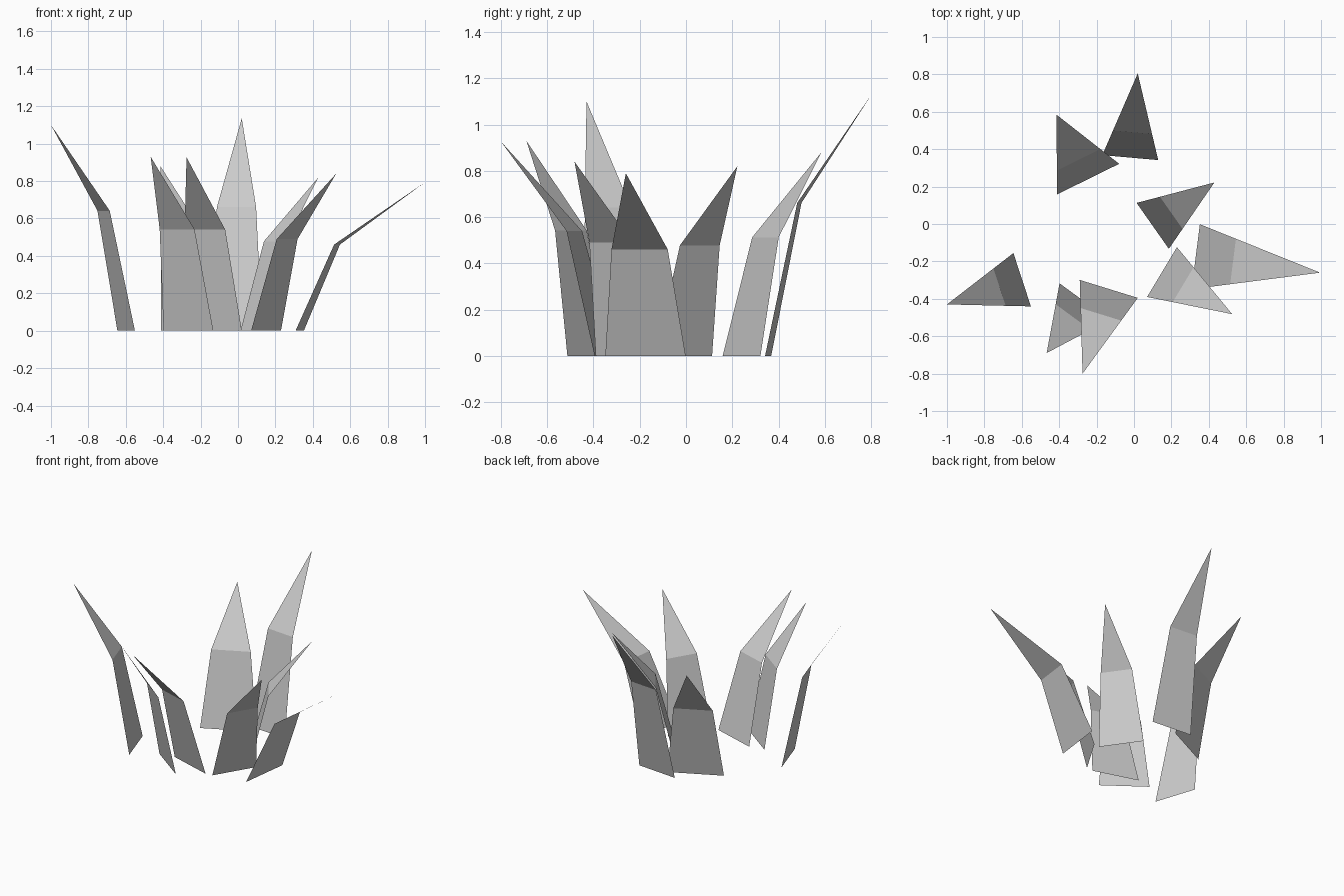
import bpy
from mathutils import Vector

if "Cube" in bpy.data.objects:
    bpy.data.objects.remove(bpy.data.objects["Cube"])

MID_HEIGHT, MID_LEAN, MID_WIDTH = 0.583, 0.30, 0.70


def blade(name, root, tip, width):
    """Thin bent blade: a tapering lower quad and a pointed upper triangle."""
    root, tip = Vector((*root, 0)), Vector(tip)
    lean = Vector((tip.x - root.x, tip.y - root.y, 0))
    side = Vector((-lean.y, lean.x, 0)).normalized() * width / 2
    mid = root + lean * MID_LEAN + Vector((0, 0, tip.z * MID_HEIGHT))
    verts = [root + side, root - side,
             mid - side * MID_WIDTH, mid + side * MID_WIDTH, tip]
    mesh = bpy.data.meshes.new(name)
    mesh.from_pydata(verts, [], [(0, 1, 2, 3), (3, 2, 4)])
    obj = bpy.data.objects.new(name, mesh)
    bpy.context.collection.objects.link(obj)


# Grass tuft: root centre, tip, root width
blades = [
    ((-0.02, 0.355), (0.02, 0.805, 1.135), 0.30),
    ((-0.245, 0.24), (-0.415, 0.585, 0.88), 0.37),
    ((0.10, -0.01), (0.43, 0.222, 0.82), 0.30),
    ((0.33, -0.175), (0.995, -0.26, 0.79), 0.35),
    ((0.15, -0.257), (0.525, -0.482, 0.84), 0.31),
    ((-0.598, -0.298), (-1.0, -0.43, 1.10), 0.30),
    ((-0.265, -0.415), (-0.467, -0.69, 0.93), 0.33),
    ((-0.135, -0.347), (-0.275, -0.80, 0.927), 0.325),
]
for i, params in enumerate(blades, 1):
    blade(f"grass_blade_{i}", *params)
